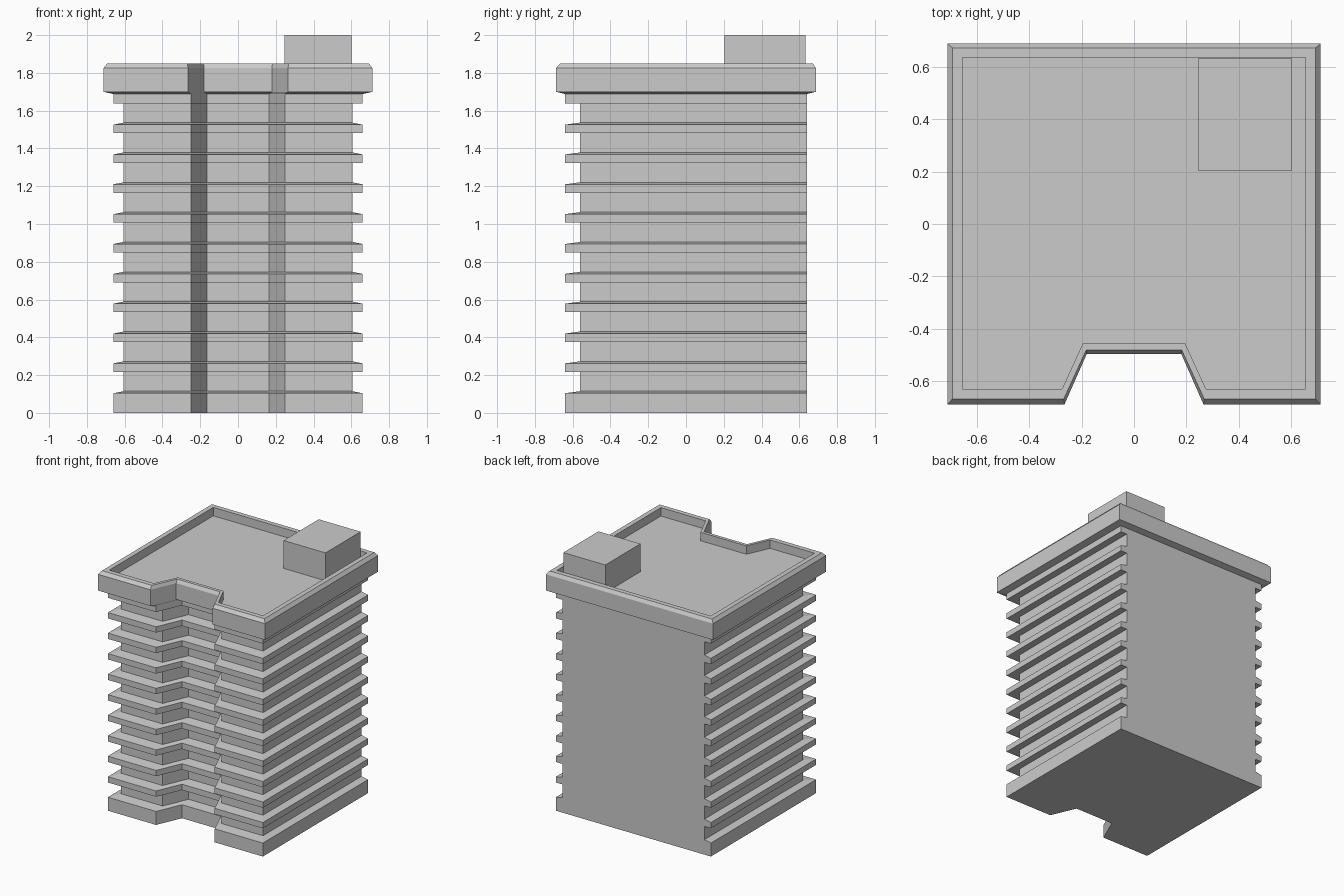
import bpy
import bmesh

cube = bpy.data.objects.get("Cube")
if cube:
    bpy.data.objects.remove(cube, do_unlink=True)

# Single concrete colour
concrete = bpy.data.materials.new("light_grey_concrete")
concrete.use_nodes = True
colour = (0.6, 0.6, 0.6, 1)
concrete.diffuse_color = colour
concrete.node_tree.nodes["Principled BSDF"].inputs["Base Color"].default_value = colour


def plan(half_width, front, back, notch_mouth, notch_floor, notch_y):
    """Floor plan: a rectangle with a tapered notch in the front side."""
    right_half = [(notch_floor, notch_y), (notch_mouth, front),
                  (half_width, front), (half_width, back)]
    return right_half + [(-x, y) for x, y in reversed(right_half)]


def loft(name, rings):
    """Skin a stack of (plan, height) rings and cap both ends."""
    bm = bmesh.new()
    loops = [[bm.verts.new((x, y, z)) for x, y in outline] for outline, z in rings]
    for low, high in zip(loops, loops[1:]):
        for i in range(len(low)):
            j = (i + 1) % len(low)
            bm.faces.new((low[i], low[j], high[j], high[i]))
    bm.faces.new(list(reversed(loops[0])))
    bm.faces.new(loops[-1])
    bmesh.ops.recalc_face_normals(bm, faces=bm.faces)
    mesh = bpy.data.meshes.new(name)
    bm.to_mesh(mesh)
    bm.free()
    mesh.materials.append(concrete)
    obj = bpy.data.objects.new(name, mesh)
    bpy.context.collection.objects.link(obj)
    return obj


slab = plan(0.66, -0.64, 0.64, 0.25, 0.165, -0.445)
wall = plan(0.605, -0.56, 0.64, 0.25, 0.165, -0.365)
parapet = plan(0.712, -0.688, 0.688, 0.265, 0.18, -0.495)
rim_outer = plan(0.692, -0.667, 0.672, 0.268, 0.182, -0.48)
rim_inner = plan(0.655, -0.63, 0.635, 0.275, 0.195, -0.455)

# Tower: recessed storeys between projecting slabs with sloped tops
storeys = 10
pitch = 0.158
rings = [(slab, 0)]
for level in range(storeys):
    top = 0.115 + level * pitch
    rings += [(slab, top - 0.011), (wall, top),
              (wall, top + 0.102), (slab, top + 0.102)]
rings.append((slab, 1.692))
loft("tower", rings)

# Roof with a chamfered parapet around a sunken deck
loft("roof_parapet", [(slab, 1.688), (parapet, 1.7), (parapet, 1.825),
                      (rim_outer, 1.85), (rim_inner, 1.85), (rim_inner, 1.785)])

# Rooftop plant room
x0, x1, y0, y1 = 0.245, 0.602, 0.205, 0.632
footprint = [(x0, y0), (x1, y0), (x1, y1), (x0, y1)]
loft("plant_room", [(footprint, 1.78), (footprint, 2)])
